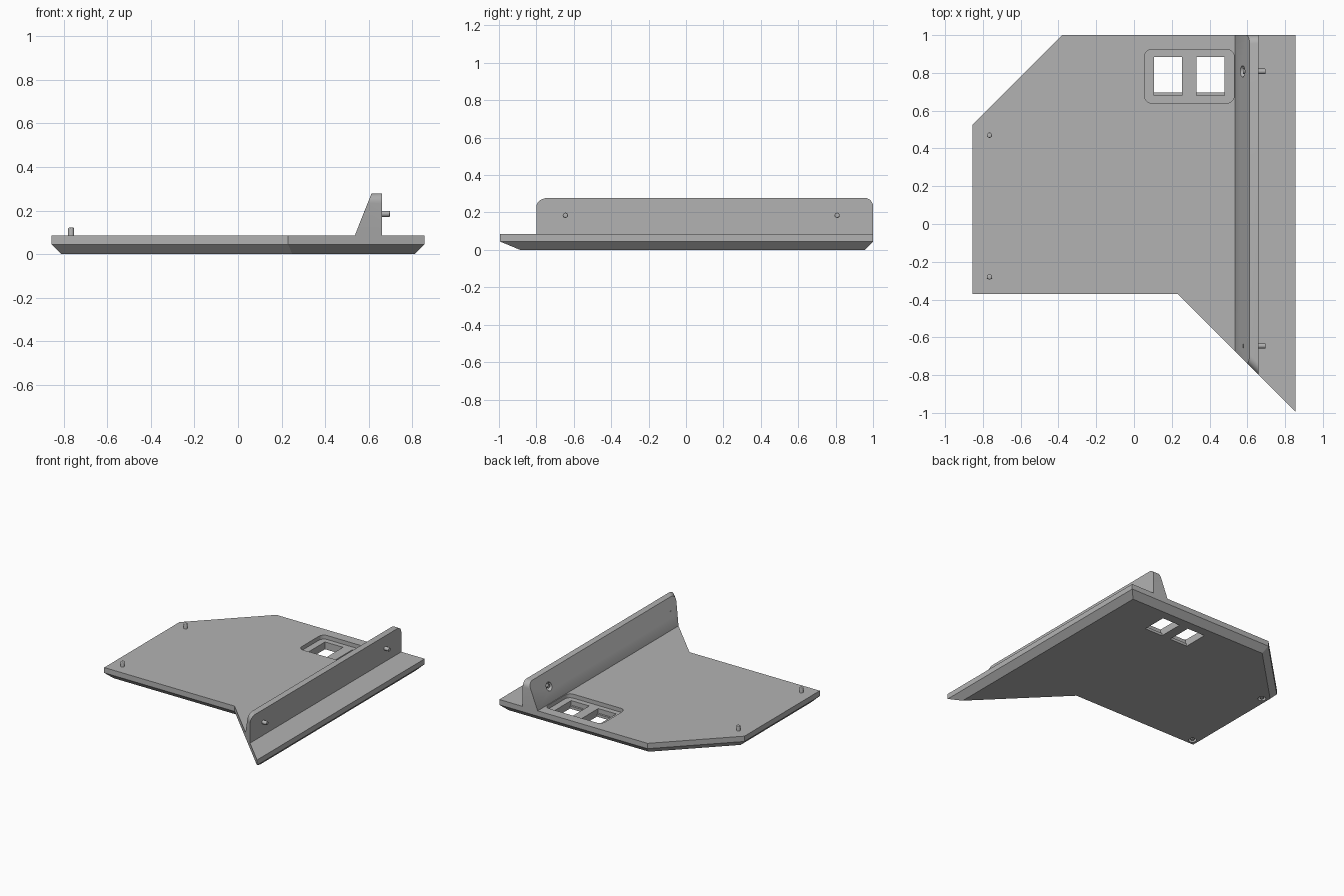
import bpy, bmesh
from math import pi, cos, sin

if "Cube" in bpy.data.objects:
    bpy.data.objects.remove(bpy.data.objects["Cube"])

GREY = (0.45, 0.45, 0.45, 1)
grey = bpy.data.materials.new("grey_plastic")
grey.use_nodes = True
grey.diffuse_color = GREY
grey.node_tree.nodes["Principled BSDF"].inputs["Base Color"].default_value = GREY

TOP = 0.085          # upper face of the base plate
CHAMFER = 0.045


def finish(name, bm):
    bmesh.ops.recalc_face_normals(bm, faces=bm.faces)
    mesh = bpy.data.meshes.new(name)
    bm.to_mesh(mesh)
    bm.free()
    mesh.materials.append(grey)
    obj = bpy.data.objects.new(name, mesh)
    bpy.context.collection.objects.link(obj)
    return obj


def prism(bm, points, z0, z1):
    """Extrude an outline upward; returns the bottom face."""
    bottom = bm.faces.new([bm.verts.new((x, y, z0)) for x, y in points])
    new = bmesh.ops.extrude_face_region(bm, geom=[bottom], use_keep_orig=True)
    for v in new["geom"]:
        if isinstance(v, bmesh.types.BMVert):
            v.co.z = z1
    bmesh.ops.recalc_face_normals(bm, faces=bm.faces)
    return bottom


def box(name, x0, x1, y0, y1, z0, z1, radius=0):
    pts = []
    steps = 6 if radius else 0
    corners = [(x1, y1, -1, -1), (x0, y1, 1, -1), (x0, y0, 1, 1), (x1, y0, -1, 1)]
    for i, (x, y, sx, sy) in enumerate(corners):
        for k in range(steps + 1):
            a = pi / 2 * (i + k / max(steps, 1))
            pts.append((x + sx * radius + radius * cos(a),
                        y + sy * radius + radius * sin(a)) if radius else (x, y))
    bm = bmesh.new()
    prism(bm, pts, z0, z1)
    return finish(name, bm)


def rod(name, axis, centre, radius, start, end, round_end=0):
    """Cylinder along x or z; the end cap may have a softened rim."""
    bm = bmesh.new()
    ring = [(radius * cos(k * pi / 12), radius * sin(k * pi / 12)) for k in range(24)]
    prism(bm, ring, start, end)
    if round_end:
        rim = [e for e in bm.edges if all(abs(v.co.z - end) < 1e-5 for v in e.verts)]
        bmesh.ops.bevel(bm, geom=rim, offset=round_end, segments=3, affect='EDGES', profile=0.5)
    for v in bm.verts:
        a, b, c = v.co
        if axis == 'z':
            v.co = (centre[0] + a, centre[1] + b, c)
        else:
            v.co = (c, centre[0] + a, centre[1] + b)
    return finish(name, bm)


def cut(target, cutters):
    for c in cutters:
        c.hide_render = True
        mod = target.modifiers.new("cut", 'BOOLEAN')
        mod.operation, mod.solver, mod.object = 'DIFFERENCE', 'EXACT', c
    bpy.context.view_layer.update()
    baked = bpy.data.meshes.new_from_object(
        target.evaluated_get(bpy.context.evaluated_depsgraph_get()))
    target.modifiers.clear()
    target.data = baked
    for c in cutters:
        bpy.data.objects.remove(c)


def smooth(obj):
    bpy.ops.object.select_all(action='DESELECT')
    obj.select_set(True)
    bpy.context.view_layer.objects.active = obj
    bpy.ops.object.shade_smooth_by_angle(angle=pi / 6)


# Base plate with a chamfered underside
outline = [(-0.855, -0.37), (0.23, -0.37), (0.855, -0.995),
           (0.855, 1), (-0.38, 1), (-0.855, 0.525)]
bm = bmesh.new()
prism(bm, outline, CHAMFER, TOP)
low = [f for f in bm.faces if f.normal.z < -0.9]
extruded = bmesh.ops.extrude_face_region(bm, geom=low)
bottom = [f for f in extruded["geom"] if isinstance(f, bmesh.types.BMFace)]
bmesh.ops.delete(bm, geom=[f for f in low if f.is_valid], context='FACES_ONLY')
# inset each corner along the mitre of its two sides
loop = [v for v in extruded["geom"] if isinstance(v, bmesh.types.BMVert)]
n = len(outline)
for v in loop:
    i = min(range(n), key=lambda k: abs(outline[k][0] - v.co.x) + abs(outline[k][1] - v.co.y))
    normals = []
    for p, q in ((outline[i - 1], outline[i]), (outline[i], outline[(i + 1) % n])):
        dx, dy = q[0] - p[0], q[1] - p[1]
        length = (dx * dx + dy * dy) ** 0.5
        normals.append((-dy / length, dx / length))
    (ax, ay), (bx, by) = normals
    scale = CHAMFER / (1 + ax * bx + ay * by)
    v.co.x += (ax + bx) * scale
    v.co.y += (ay + by) * scale
    v.co.z = 0
plate = finish("base_plate", bm)

# Recess, two windows with a small ledge, and bores under the plate pins
PIN_X, PIN_YS = -0.765, (-0.28, 0.47)
cutters = [box("recess_cutter", 0.055, 0.53, 0.64, 0.925, 0.055, 0.2, 0.04)]
for x in (0.105, 0.33):
    cutters.append(box("window_cutter", x, x + 0.15, 0.695, 0.885, -0.1, 0.2))
    cutters.append(box("ledge_cutter", x, x + 0.15, 0.68, 0.75, 0.02, 0.21))
for y in PIN_YS:
    cutters.append(rod("bore_cutter", 'z', (PIN_X, y), 0.028, -0.1, 0.025))
cut(plate, cutters)
smooth(plate)

# Upright fin: sloped inner side, mitred front end, rounded top corners
bm = bmesh.new()
profile = [(0.535, TOP - 0.005), (0.535, TOP), (0.612, 0.278), (0.66, 0.278), (0.66, TOP - 0.005)]
front = [bm.verts.new((x, -0.14 - x, z)) for x, z in profile]
back = [bm.verts.new((x, 1, z)) for x, z in profile]
bm.faces.new(front)
bm.faces.new(back)
for i in range(len(profile)):
    j = (i + 1) % len(profile)
    bm.faces.new((front[i], front[j], back[j], back[i]))
bmesh.ops.recalc_face_normals(bm, faces=bm.faces)
top_ends = [bm.edges.get((row[2], row[3])) for row in (front, back)]
bmesh.ops.bevel(bm, geom=top_ends, offset=0.045, segments=6, affect='EDGES', profile=0.5)
fin = finish("upright_fin", bm)

FIN_PINS = {"front": -0.645, "back": 0.808}
cut(fin, [rod("bore_cutter", 'x', (y, 0.185), 0.03, 0.4, 0.6) for y in FIN_PINS.values()])
smooth(fin)

# Pins through the fin and the plate
for label, y in FIN_PINS.items():
    smooth(rod("fin_pin_" + label, 'x', (y, 0.185), 0.014, 0.577, 0.697, 0.004))
for label, y in zip(("front", "back"), PIN_YS):
    smooth(rod("plate_pin_" + label, 'z', (PIN_X, y), 0.014, 0.003, 0.122, 0.006))
